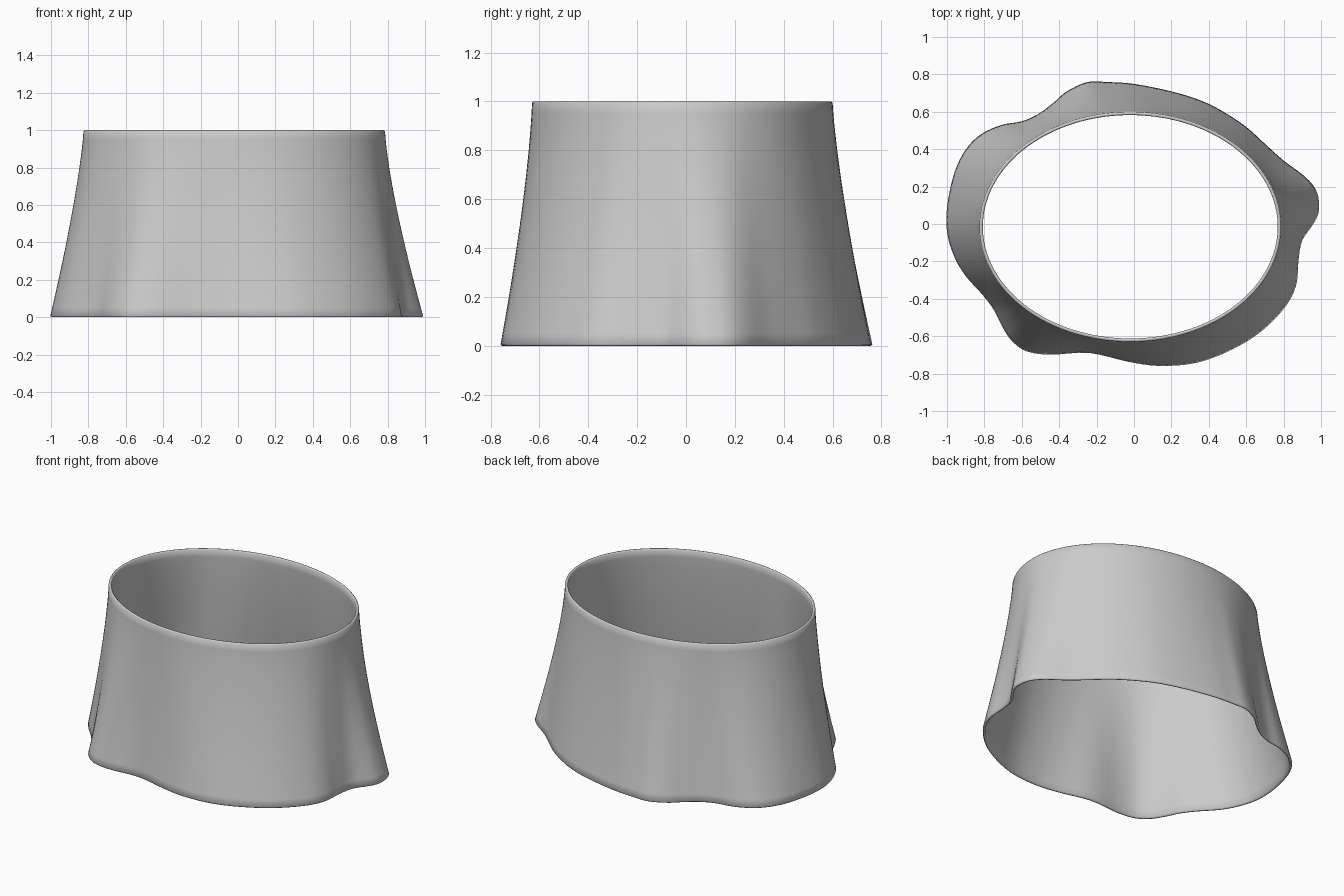
import bpy
import bmesh
from math import cos, sin, atan2, pi, hypot
from mathutils import Vector

if "Cube" in bpy.data.objects:
    bpy.data.objects.remove(bpy.data.objects["Cube"], do_unlink=True)

# Plain grey cloth
cloth = bpy.data.materials.new("grey cloth")
cloth.use_nodes = True
grey = (0.6, 0.6, 0.6, 1)
cloth.diffuse_color = grey
cloth.node_tree.nodes["Principled BSDF"].inputs["Base Color"].default_value = grey

# Waist opening: an ellipse
CENTRE = Vector((-0.02, -0.015))
WAIST_X, WAIST_Y = 0.806, 0.615
CLOTH = 0.018

# Wavy hem outline, counterclockwise, in hundredths
HEM = [(99, 7), (98, 17), (92, 25), (80, 34), (70, 43), (60, 52), (48, 60),
       (36, 66), (20, 71), (0, 75), (-14, 76), (-25, 76), (-36, 71), (-43, 65),
       (-51, 59), (-60, 55), (-71, 53), (-82, 48), (-90, 40), (-96, 28),
       (-100, 10), (-100, -5), (-96, -18), (-90, -28), (-81, -38), (-75, -46),
       (-71, -54), (-66, -62), (-58, -68), (-45, -70), (-24, -69), (-2, -74),
       (15, -76), (35, -74), (55, -66), (70, -56), (82, -43), (87, -32),
       (88, -20), (90, -9), (96, 0)]


def smooth_loop(points, steps):
    """Closed Catmull-Rom curve through the points."""
    pts = [Vector(p) / 100 for p in points]
    n = len(pts)
    out = []
    for i in range(n):
        a, b, c, d = (pts[(i + k) % n] for k in (-1, 0, 1, 2))
        for s in range(steps):
            t = s / steps
            out.append(b + 0.5 * t * (c - a + t * (2 * a - 5 * b + 4 * c - d
                                                  + t * (3 * (b - c) + d - a))))
    return out


def waist_point(hem_point):
    """Point of the waist ellipse in the same direction as the hem point."""
    d = hem_point - CENTRE
    angle = atan2(d.y / WAIST_Y, d.x / WAIST_X)
    return CENTRE + Vector((WAIST_X * cos(angle), WAIST_Y * sin(angle)))


hem = smooth_loop(HEM, 4)
waist = [waist_point(p) for p in hem]
count = len(hem)


def section(z, inset):
    """Cross-section at height z, moved inward by inset along its normals."""
    flare = (1 - z) ** 1.3
    ring = [w.lerp(h, flare) for w, h in zip(waist, hem)]
    result = []
    for i, p in enumerate(ring):
        along = (ring[(i + 1) % count] - ring[i - 1]).normalized()
        result.append((p.x - along.y * inset, p.y + along.x * inset, z))
    return result


# Skirt shell: up the outside, over the waist rim, down the inside, round the hem
heights = [0.006, 0.05] + [k / 10 for k in range(1, 10)] + [0.95, 0.994]
layers = [(z, 0) for z in heights] + [(1, CLOTH / 3), (1, CLOTH * 2 / 3)]
layers += [(z, CLOTH) for z in reversed(heights)] + [(0, CLOTH * 2 / 3), (0, CLOTH / 3)]

bm = bmesh.new()
rings = [[bm.verts.new(co) for co in section(z, inset)] for z, inset in layers]
for k, lower in enumerate(rings):
    upper = rings[(k + 1) % len(rings)]
    for i in range(count):
        j = (i + 1) % count
        bm.faces.new((lower[i], lower[j], upper[j], upper[i])).smooth = True
bmesh.ops.recalc_face_normals(bm, faces=bm.faces)

mesh = bpy.data.meshes.new("skirt")
bm.to_mesh(mesh)
bm.free()
mesh.materials.append(cloth)
skirt = bpy.data.objects.new("skirt", mesh)
bpy.context.collection.objects.link(skirt)
